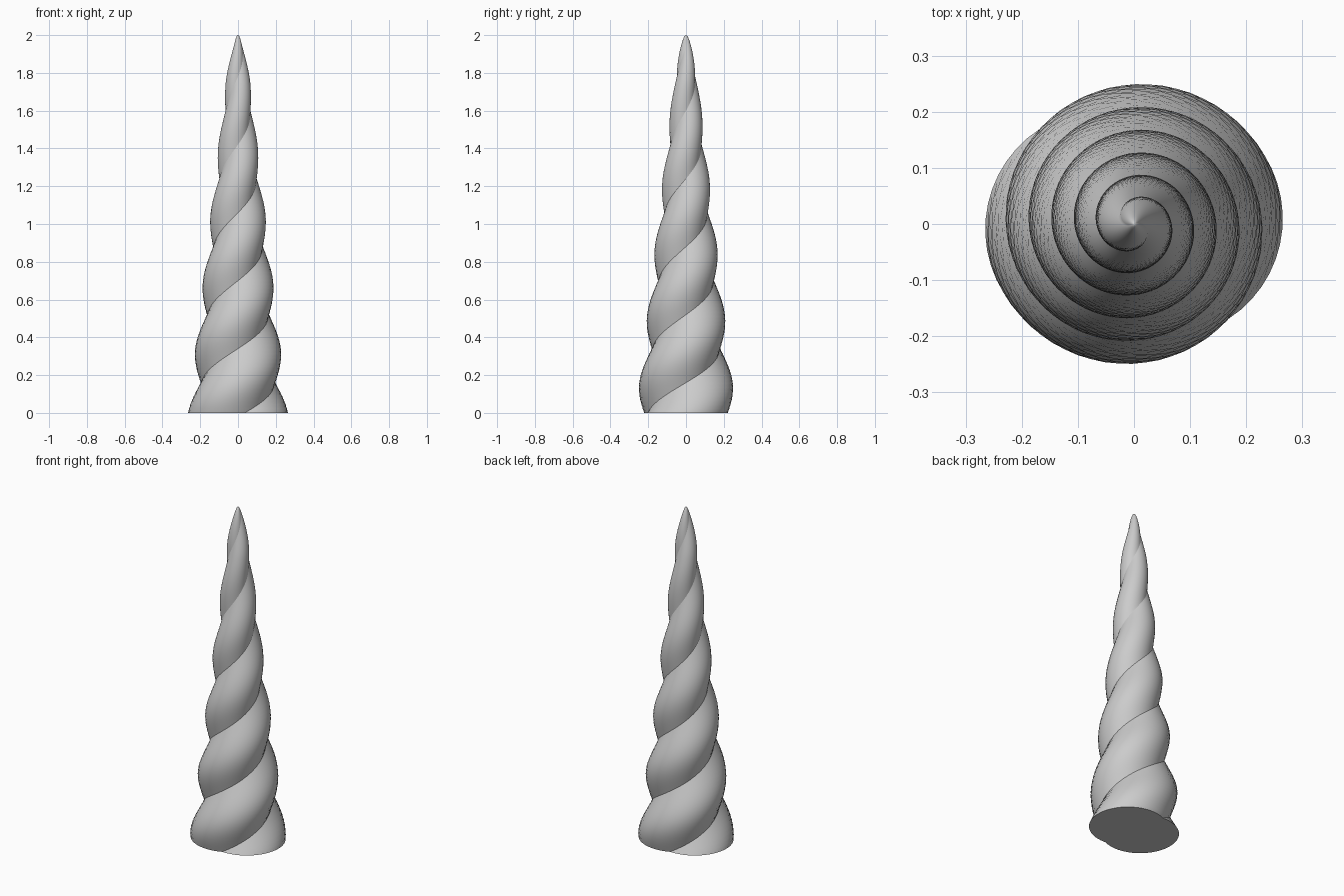
import bpy, bmesh, math

HEIGHT = 2.0
HALF_TURN = 0.36      # height over which the strands swap sides
RINGS, ARC = 140, 28  # rings up the horn, segments round each strand
TIP_START = 1.72      # where the point begins to round off

cube = bpy.data.objects.get("Cube")
if cube:
    bpy.data.objects.remove(cube, do_unlink=True)


def make_material(name, colour):
    mat = bpy.data.materials.new(name)
    mat.use_nodes = True
    mat.diffuse_color = colour
    mat.node_tree.nodes["Principled BSDF"].inputs["Base Color"].default_value = colour
    return mat


def radius(z):
    """Straight taper, rounded off at the tip."""
    r = 0.266 - 0.1145 * z
    if z > TIP_START:
        r *= math.sqrt(max(0, 1 - ((z - TIP_START) / (HEIGHT - TIP_START)) ** 2))
    return r


def section(z):
    """Outline of two overlapping round strands, turned by height."""
    r = radius(z)
    tube, offset = 0.8 * r, 0.2 * r
    turn = math.pi * (z + 0.02) / HALF_TURN
    end = math.acos(-offset / tube)  # angle at which the strands meet
    points = []
    for strand in range(2):
        t = turn + strand * math.pi
        for i in range(ARC):
            a = t - end + 2 * end * i / ARC
            points.append((offset * math.cos(t) + tube * math.cos(a),
                           offset * math.sin(t) + tube * math.sin(a), z))
    return points


# Twisted horn: stacked sections, denser towards the rounded tip
bm = bmesh.new()
heights = [HEIGHT * math.sin(math.pi / 2 * i / RINGS) for i in range(RINGS)]
rings = [[bm.verts.new(p) for p in section(z)] for z in heights]
count = 2 * ARC
for low, high in zip(rings, rings[1:]):
    for i in range(count):
        j = (i + 1) % count
        bm.faces.new((low[i], low[j], high[j], high[i]))

# Tip and flat base
tip = bm.verts.new((0, 0, HEIGHT))
for i in range(count):
    bm.faces.new((rings[-1][i], rings[-1][(i + 1) % count], tip))
base = bm.faces.new(rings[0][::-1])
for f in bm.faces:
    f.smooth = f is not base
for e in base.edges:
    e.smooth = False

# Sharp grooves where the strands meet
for low, high in zip(rings, rings[1:]):
    if high[0].co.z < 1.9:
        for i in (0, ARC):
            bm.edges.get((low[i], high[i])).smooth = False

mesh = bpy.data.meshes.new("twisted_horn")
bm.to_mesh(mesh)
bm.free()
mesh.materials.append(make_material("light grey", (0.6, 0.6, 0.6, 1)))
horn = bpy.data.objects.new("twisted_horn", mesh)
bpy.context.collection.objects.link(horn)
